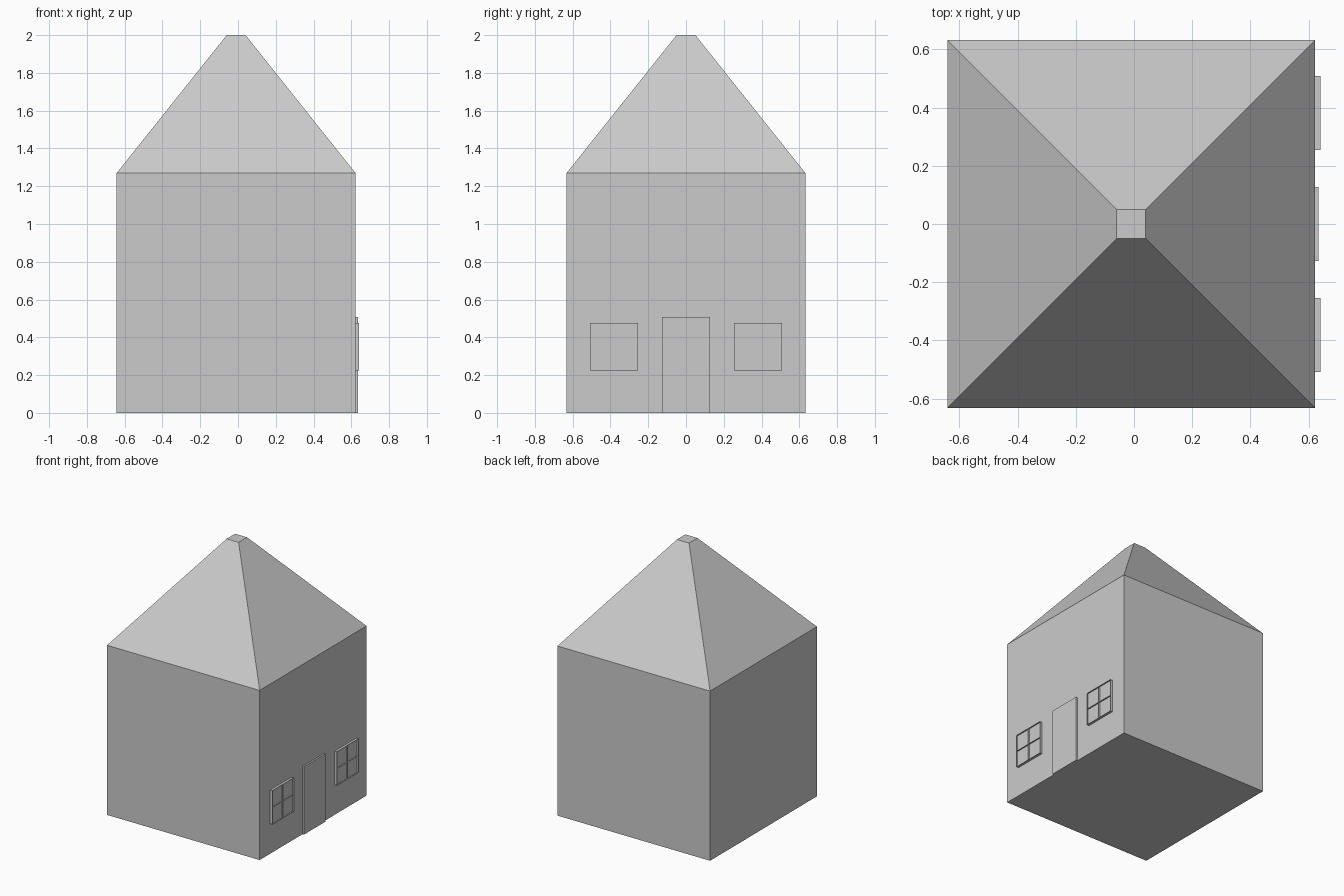
import bpy, bmesh
from mathutils import Vector

if "Cube" in bpy.data.objects:
    bpy.data.objects.remove(bpy.data.objects["Cube"])

CX, HALF, EAVE, TOP = -0.01, 0.632, 1.27, 2.0
WALL = CX + HALF


def finish(bm, name):
    mesh = bpy.data.meshes.new(name)
    bm.to_mesh(mesh)
    bm.free()
    obj = bpy.data.objects.new(name, mesh)
    bpy.context.collection.objects.link(obj)
    return obj


def frustum(name, r0, z0, r1, z1, cap_bottom, cap_top):
    bm = bmesh.new()
    rings = [[bm.verts.new((CX + sx * r, sy * r, z))
              for sx, sy in ((-1, -1), (1, -1), (1, 1), (-1, 1))]
             for r, z in ((r0, z0), (r1, z1))]
    low, high = rings
    for i in range(4):
        j = (i + 1) % 4
        bm.faces.new((low[i], low[j], high[j], high[i]))
    if cap_bottom:
        bm.faces.new(low[::-1])
    if cap_top:
        bm.faces.new(high)
    return finish(bm, name)


def panel(name, y0, y1, z0, z1, x1):
    # Thin box standing out from the right wall
    bm = bmesh.new()
    bmesh.ops.create_cube(bm, size=1)
    bmesh.ops.scale(bm, vec=(x1 - WALL, y1 - y0, z1 - z0), verts=bm.verts)
    bmesh.ops.translate(bm, vec=((x1 + WALL) / 2, (y0 + y1) / 2, (z0 + z1) / 2), verts=bm.verts)
    return finish(bm, name)


def glazing_bars(name, y0, y1, z0, z1, x0, x1):
    # Paper-thin rim and cross bars: fins pulled out of a 2 x 2 grid
    bm = bmesh.new()
    ym, zm = (y0 + y1) / 2, (z0 + z1) / 2

    def fin(a, b):
        pts = [(x0, *a), (x0, *b), (x1, *b), (x1, *a)]
        bm.faces.new([bm.verts.new(Vector(p)) for p in pts])

    for y in (y0, ym, y1):
        fin((y, z0), (y, z1))
    for z in (z0, zm, z1):
        fin((y0, z), (y1, z))
    return finish(bm, name)


# House body and hipped roof with a small flat top
frustum("walls", HALF, 0, HALF, EAVE, True, False)
frustum("roof", HALF, EAVE, 0.05, TOP, False, True)

# Door and the two windows on the right side
panel("door", -0.127, 0.127, 0, 0.508, 0.634)
for side, y in (("left", -0.382), ("right", 0.382)):
    rect = (y - 0.127, y + 0.127, 0.225, 0.477)
    panel(f"{side}_window_pane", *rect, 0.631)
    glazing_bars(f"{side}_window_bars", *rect, 0.631, 0.641)
